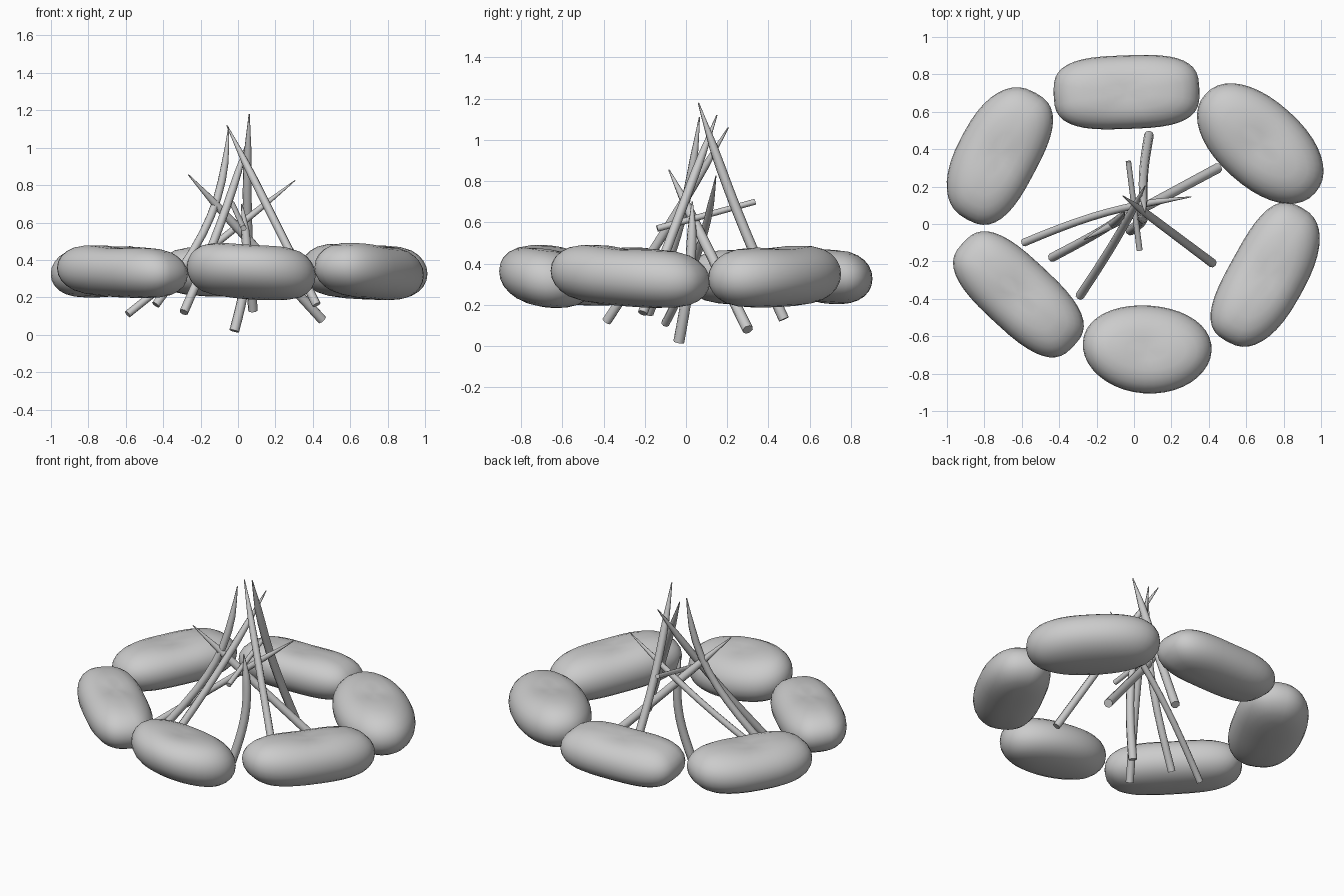
import bpy, bmesh, math
from mathutils import Vector

if "Cube" in bpy.data.objects:
    bpy.data.objects.remove(bpy.data.objects["Cube"])


def spow(v, e):
    return math.copysign(abs(v) ** e, v)


def stone(name, x, y, length, width, angle, bend, e, half, tx, ty, sides=40, rings=12):
    """Pillow-shaped pebble: bent superellipse outline, rounded over in rings."""
    bm = bmesh.new()
    a = math.radians(angle)
    axis, side = Vector((math.cos(a), math.sin(a))), Vector((-math.sin(a), math.cos(a)))

    def add(r, t, phi):
        core = 0.35 * min(1, r * 1.6)          # core line keeps the ends round
        k = core + (1 - core) * r
        cu = spow(math.cos(t), e) * k
        v = width * spow(math.sin(t), e) * r + bend * (cu * cu - 0.4)
        p = axis * length * cu + side * v
        h = half * spow(math.sin(phi), 0.95)
        if h > 0:
            h -= 0.02 * math.exp(-(p.length / 0.11) ** 2)   # shallow top dimple
        return bm.verts.new((x + p.x, y + p.y, 0.339 + h + tx * p.x + ty * p.y))

    grid = []
    for j in range(rings + 1):
        phi = math.radians(-80 + 160 * j / rings)
        grid.append([add(math.cos(phi) ** 0.84, math.tau * i / sides, phi) for i in range(sides)])
    for lo, hi in zip(grid, grid[1:]):
        for i in range(sides):
            k = (i + 1) % sides
            bm.faces.new((lo[i], lo[k], hi[k], hi[i]))
    for row, phi in ((grid[0], -math.pi / 2), (grid[-1], math.pi / 2)):
        c = add(0, 0, phi)
        for i in range(sides):
            bm.faces.new((row[i], row[(i + 1) % sides], c))
    bmesh.ops.recalc_face_normals(bm, faces=bm.faces)
    for f in bm.faces:
        f.smooth = True
    me = bpy.data.meshes.new(name)
    bm.to_mesh(me)
    bm.free()
    bpy.context.collection.objects.link(bpy.data.objects.new(name, me))


def stick(name, foot, tip, bow, radius, end=0.12, n=10):
    """Bowed stick with a blunt foot, narrowing quickly near the tip."""
    cu = bpy.data.curves.new(name, 'CURVE')
    cu.dimensions = '3D'
    cu.bevel_depth = radius
    cu.bevel_resolution = 2
    cu.use_fill_caps = True
    sp = cu.splines.new('POLY')
    sp.points.add(n)
    for i, q in enumerate(sp.points):
        t = i / n
        p = Vector(foot).lerp(Vector(tip), t) + Vector((*bow, 0)) * math.sin(math.pi * t)
        q.co = (*p, 1)
        q.radius = max(end, min(1 - 0.12 * t, 1.1 * ((1 - t) / 0.3) ** 0.8))
    sp.use_smooth = True
    bpy.context.collection.objects.link(bpy.data.objects.new(name, cu))


# Ring of stones: centre, half length, half width, turn, bend, squareness, half height, tilts
stone("back_stone", -.04, .705, .39, .197, 2, 0, .65, .135, 0, -.06)
stone("back_right_stone", .675, .43, .395, .23, -42, 0, .92, .15, -.03, .02)
stone("right_stone", .705, -.275, .41, .205, 61, .02, .75, .147, -.03, -.06)
stone("front_stone", .07, -.665, .345, .235, -4, .015, .98, .147, -.07, -.11)
stone("front_left_stone", -.618, -.376, .405, .195, -43, 0, .7, .14, -.05, 0)
stone("back_left_stone", -.72, .368, .385, .217, 62, -.02, .78, .138, .05, 0)

# Leaning sticks: foot, tip, sideways bow, radius
stick("left_low_stick", (-.59, -.1, .11), (.305, .145, .825), (0, .04), .021)
stick("left_stick", (-.44, -.18, .16), (-.05, .065, 1.11), (.1, .04), .024)
stick("front_left_stick", (-.29, -.385, .12), (.06, .205, 1.06), (.02, .01), .024)
stick("short_stick", (-.02, -.035, .02), (.02, .03, .7), (.045, .02), .027)
stick("back_stick", (.08, .475, .13), (.06, .06, 1.18), (-.02, -.02), .026)
stick("right_stick", (.42, -.21, .16), (-.06, .15, 1.12), (0, 0), .024)
stick("back_right_stick", (.45, .3, .08), (-.265, -.083, .855), (0, 0), .027)
stick("cross_stick", (.03, -.14, .57), (-.03, .335, .7), (0, 0), .016, .9)
